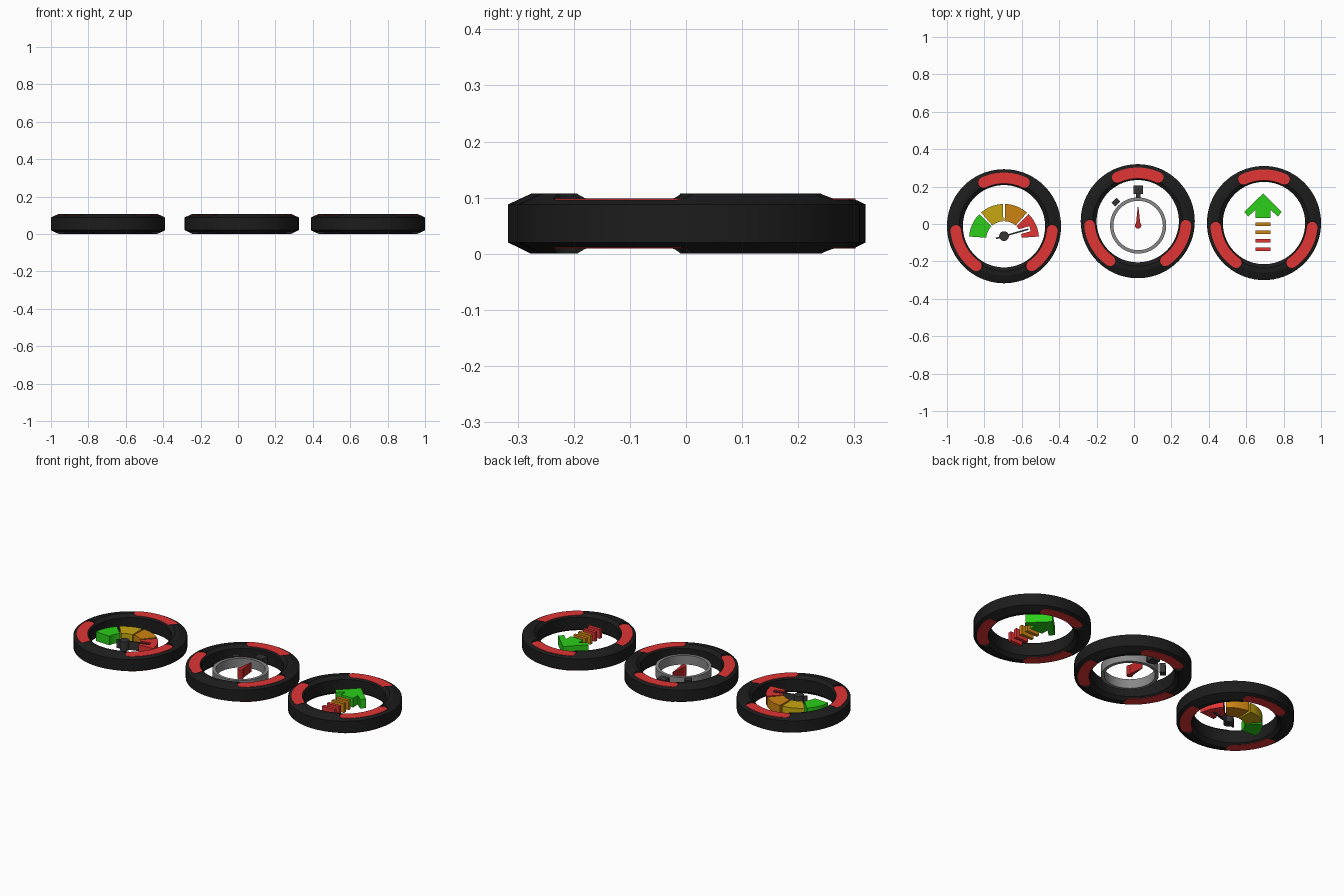
import bpy, bmesh, math
from math import sin, cos, pi, radians

if "Cube" in bpy.data.objects:
    bpy.data.objects.remove(bpy.data.objects["Cube"])

MATS = {}
COLORS = {
    "black": (0.012, 0.012, 0.012), "red": (0.75, 0.035, 0.035), "green": (0.025, 0.62, 0.01),
    "yellow": (0.58, 0.39, 0.006), "orange": (0.61, 0.23, 0.006),
    "charcoal": (0.035, 0.035, 0.035), "grey": (0.25, 0.25, 0.25), "dark_red": (0.5, 0.02, 0.02),
}
Z0, Z1 = 0.027, 0.081   # thickness of the icon pieces


def finish(name, bm, color, smooth=True):
    bmesh.ops.recalc_face_normals(bm, faces=bm.faces)
    me = bpy.data.meshes.new(name)
    bm.to_mesh(me)
    bm.free()
    ob = bpy.data.objects.new(name, me)
    bpy.context.collection.objects.link(ob)
    if color:
        if color not in MATS:
            MATS[color] = bpy.data.materials.new(color)
            MATS[color].diffuse_color = (*COLORS[color], 1)
        me.materials.append(MATS[color])
    if smooth:
        shade(ob)
    return ob


def shade(ob):
    bpy.ops.object.select_all(action='DESELECT')
    ob.select_set(True)
    bpy.context.view_layer.objects.active = ob
    bpy.ops.object.shade_smooth_by_angle(angle=radians(20))


def add_prism(bm, pts, z0, z1):
    lo = [bm.verts.new((x, y, z0)) for x, y in pts]
    hi = [bm.verts.new((x, y, z1)) for x, y in pts]
    bm.faces.new(lo)
    bm.faces.new(hi)
    for i in range(len(pts)):
        j = (i + 1) % len(pts)
        bm.faces.new((lo[i], lo[j], hi[j], hi[i]))


def prism(name, pts, color, z0=Z0, z1=Z1):
    bm = bmesh.new()
    add_prism(bm, pts, z0, z1)
    return finish(name, bm, color)


def lathe(name, profile, cx, cy, color, n=72):
    bm = bmesh.new()
    rings = [[bm.verts.new((cx + r * cos(2 * pi * k / n), cy + r * sin(2 * pi * k / n), z))
              for r, z in profile] for k in range(n)]
    m = len(profile)
    for k in range(n):
        a, b = rings[k], rings[(k + 1) % n]
        for i in range(m):
            j = (i + 1) % m
            bm.faces.new((a[i], b[i], b[j], a[j]))
    return finish(name, bm, color)


def subtract(ob, cutter):
    mod = ob.modifiers.new("cut", 'BOOLEAN')
    mod.operation, mod.solver, mod.object = 'DIFFERENCE', 'EXACT', cutter
    cutter.hide_render = True
    bpy.context.view_layer.objects.active = ob
    bpy.ops.object.modifier_apply(modifier=mod.name)
    bpy.data.objects.remove(cutter)
    shade(ob)


def arc(cx, cy, r, a0, a1, n):
    return [(cx + r * cos(radians(a0 + (a1 - a0) * i / n)),
             cy + r * sin(radians(a0 + (a1 - a0) * i / n))) for i in range(n + 1)]


def sector(cx, cy, r0, r1, a0, a1, n=8):
    return arc(cx, cy, r0, a0, a1, n) + arc(cx, cy, r1, a1, a0, n)


# curved strip with round ends
def stadium(cx, cy, mid, half, w):
    r = 0.258
    a0, a1 = mid - half, mid + half
    e0 = (cx + r * cos(radians(a0)), cy + r * sin(radians(a0)))
    e1 = (cx + r * cos(radians(a1)), cy + r * sin(radians(a1)))
    return (arc(cx, cy, r + w, a0, a1, 16) + arc(*e1, w, a1, a1 + 180, 8)[1:-1]
            + arc(cx, cy, r - w, a1, a0, 16) + arc(*e0, w, a0 + 180, a0 + 360, 8)[1:-1])


def box_pts(cx, cy, w, h, rot=0):
    c, s = cos(radians(rot)), sin(radians(rot))
    return [(cx + x * c - y * s, cy + x * s + y * c)
            for x, y in ((-w, -h), (w, -h), (w, h), (-w, h))]


# black bezel with three red inlays on the top and bottom faces
def bezel(name, cx, cy):
    ring = lathe(name + "_bezel", [(0.305, 0.02), (0.305, 0.088), (0.264, 0.107), (0.240, 0.107),
                                   (0.220, 0.090), (0.220, 0.018), (0.240, 0.0), (0.264, 0.0)],
                 cx, cy, "black")
    cut, red = bmesh.new(), bmesh.new()
    for mid in (90, 210, 330):
        for z0, z1 in ((0.096, 0.13), (-0.03, 0.011)):
            add_prism(cut, stadium(cx, cy, mid, 25, 0.030), z0, z1)
        for z0, z1 in ((0.093, 0.098), (0.009, 0.014)):
            add_prism(red, stadium(cx, cy, mid, 25, 0.029), z0, z1)
    subtract(ring, finish("cutter", cut, None, False))
    finish(name + "_inlays", red, "red")


bezel("gauge", -0.695, -0.012)
bezel("timer", 0.02, 0.015)
bezel("arrow", 0.695, 0.005)

# gauge: four dial segments, needle and hub
gx, gy = -0.695, -0.08
for col, a0, a1 in (("green", 135, 176), ("yellow", 92, 131), ("orange", 49, 88), ("red", 4, 45)):
    seg = prism("dial_segment_" + col, sector(gx, gy, 0.095, 0.187, a0, a1), col)
hx, hy, tilt = -0.695, -0.065, 16
c, s = cos(radians(tilt)), sin(radians(tilt))
subtract(seg, prism("cutter", box_pts(hx + 0.07 * c, hy + 0.07 * s, 0.075, 0.014, tilt), None, -0.1, 0.2))
prism("gauge_needle", [(hx + u * c - v * s, hy + u * s + v * c) for u, v in
                       ((-0.045, -0.004), (0.135, -0.004), (0.135, 0.004), (-0.045, 0.004))],
      "charcoal", Z0 + 0.002, Z1 - 0.002)
prism("gauge_hub", arc(hx, hy, 0.026, 0, 345, 23), "charcoal")

# timer: case ring, crown, side button and hand
tx, ty = 0.022, -0.008
lathe("timer_case", [(0.15, Z0), (0.15, Z1), (0.132, Z1), (0.132, Z0)], tx, ty, "grey")
prism("timer_crown", box_pts(tx, ty + 0.191, 0.026, 0.022), "charcoal")
prism("timer_crown_stem", box_pts(tx, ty + 0.16, 0.012, 0.012), "charcoal", Z0 + .01, Z1 - .01)
prism("timer_button", box_pts(tx - 0.119, ty + 0.125, 0.018, 0.015, 45), "charcoal")
prism("timer_hand", arc(tx, ty, 0.017, 130, 410, 18) + [(tx + 0.002, ty + 0.1), (tx - 0.002, ty + 0.1)],
      "dark_red")

# arrow: head with shaft, and four trailing bars
ax = 0.69
half = [(0.1, 0.065), (0.079, 0.04), (0.04, 0.076), (0.04, 0.032)]
prism("up_arrow", [(ax, 0.163)] + [(ax + x, y) for x, y in half]
      + [(ax - x, y) for x, y in reversed(half)], "green")
for i, col in enumerate(("orange", "orange", "red", "red")):
    prism(f"arrow_bar_{i + 1}", box_pts(ax, -0.001 - 0.0443 * i, 0.04, 0.0095), col)

for m in bpy.data.materials:
    if m.users and not m.is_grease_pencil:
        m.use_nodes = True
        m.node_tree.nodes["Principled BSDF"].inputs["Base Color"].default_value = m.diffuse_color
